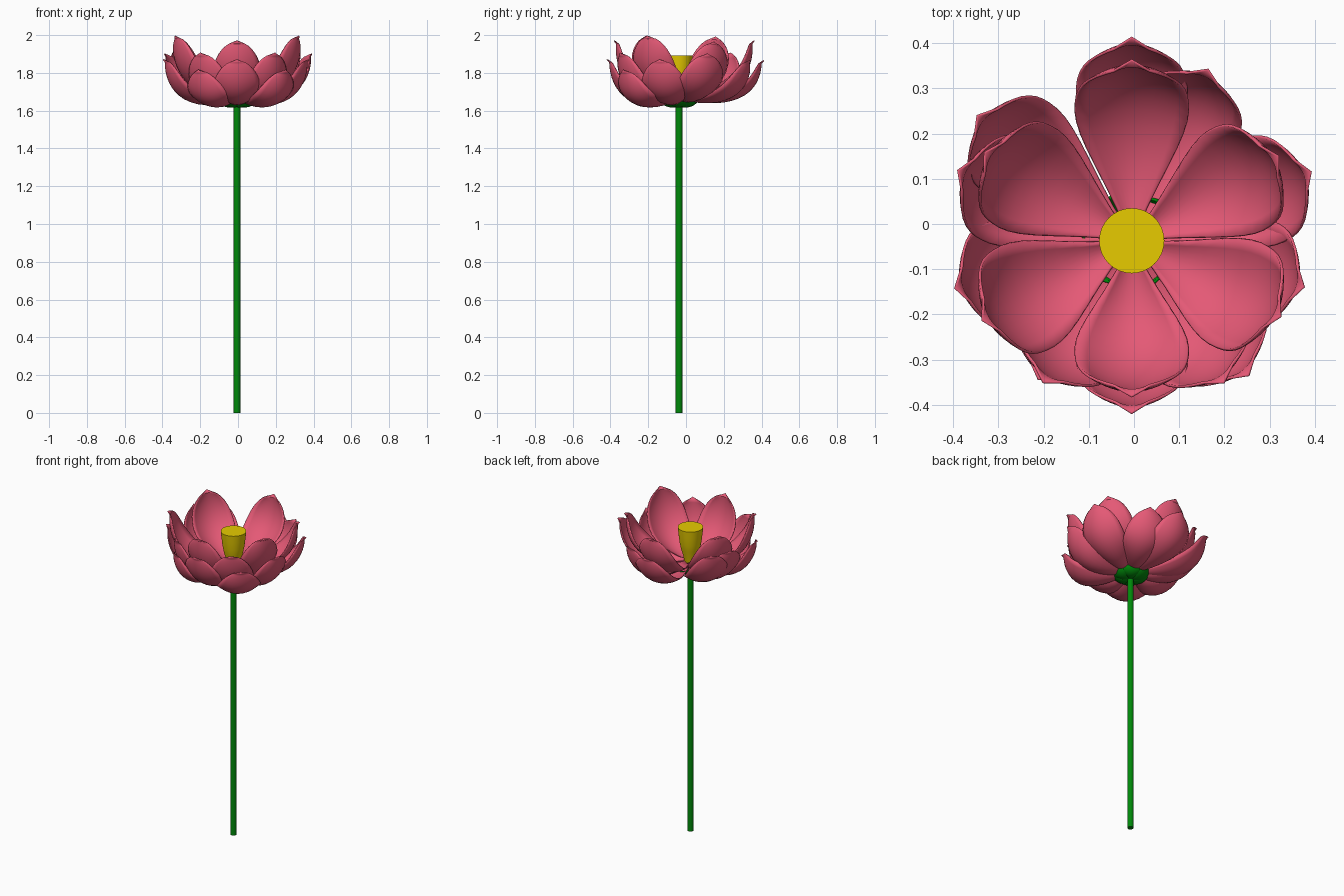
import bpy, bmesh, math
from mathutils import Vector

if "Cube" in bpy.data.objects:
    bpy.data.objects.remove(bpy.data.objects["Cube"])

CX, CY = -0.005, -0.037      # flower axis


def material(name, rgb):
    m = bpy.data.materials.new(name)
    m.diffuse_color = (*rgb, 1)
    m.use_nodes = True
    m.node_tree.nodes["Principled BSDF"].inputs["Base Color"].default_value = m.diffuse_color
    return m


PINK = material("petal_pink", (0.78, 0.10, 0.18))
GREEN = material("stem_green", (0.0, 0.25, 0.003))
YELLOW = material("seed_yellow", (0.8, 0.6, 0.0))


def finish(name, bm, mat, thickness=0):
    bmesh.ops.recalc_face_normals(bm, faces=bm.faces)
    me = bpy.data.meshes.new(name)
    bm.to_mesh(me)
    bm.free()
    ob = bpy.data.objects.new(name, me)
    bpy.context.collection.objects.link(ob)
    me.materials.append(mat)
    if thickness:
        mod = ob.modifiers.new("thickness", "SOLIDIFY")
        mod.thickness = thickness
        mod.offset = 0
    bpy.ops.object.select_all(action='DESELECT')
    ob.select_set(True)
    bpy.context.view_layer.objects.active = ob
    bpy.ops.object.shade_smooth_by_angle(angle=math.radians(40))
    return ob


def lathe(name, profile, mat, sides):
    bm = bmesh.new()
    rings = [[bm.verts.new((CX + r * math.cos(2 * math.pi * i / sides),
                            CY + r * math.sin(2 * math.pi * i / sides), z))
              for i in range(sides)] for r, z in profile]
    for a, b in zip(rings, rings[1:]):
        for i in range(sides):
            j = (i + 1) % sides
            bm.faces.new((a[i], a[j], b[j], b[i]))
    bm.faces.new(rings[0])
    bm.faces.new(rings[-1])
    return finish(name, bm, mat)


def bezier(p, t):
    """Point and unit tangent of a cubic in the (radius, height) plane."""
    s = 1 - t
    pos = p[0]*s**3 + 3*p[1]*s*s*t + 3*p[2]*s*t*t + p[3]*t**3
    tan = (p[1]-p[0])*s*s + 2*(p[2]-p[1])*s*t + (p[3]-p[2])*t*t
    return pos, tan.normalized()


def petal(name, angle, path, half_width, cup, mat, thickness, point=0.014):
    """Cupped leaf shape swept along a centre line, with a small pointed tip."""
    rows, cols = 16, 10
    p = [Vector(q) for q in path]
    a = math.radians(angle)
    out = Vector((math.cos(a), math.sin(a), 0))
    side = Vector((-math.sin(a), math.cos(a), 0))
    origin = Vector((CX, CY, 0))
    bm = bmesh.new()
    grid = []
    for i in range(rows):
        t = 0.985 * (1 - (1 - i / (rows - 1)) ** 1.5)
        k = min(t / 0.62, 1)
        grow = 0.1 + 0.9 * math.sin(k * math.pi / 2) ** 1.2
        w = half_width * grow * math.sqrt(1 - max(0, (t - 0.57) / 0.43) ** 3.2)
        pos, tan = bezier(p, t)
        nor = Vector((-tan.y, tan.x))
        row = []
        for j in range(cols + 1):
            u = 2 * j / cols - 1
            q = pos + nor * (cup * (1 - 0.35 * t**4) * w * u * u)
            row.append(bm.verts.new(origin + out * q.x + side * (w * u)
                                    + Vector((0, 0, q.y))))
        grid.append(row)
    for r0, r1 in zip(grid, grid[1:]):
        for j in range(cols):
            bm.faces.new((r0[j], r0[j+1], r1[j+1], r1[j]))
    # outward flicked tip
    pos = p[3] + Vector((point, 0.006))
    tip = bm.verts.new(origin + out * pos.x + Vector((0, 0, pos.y)))
    for j in range(cols):
        bm.faces.new((grid[-1][j], grid[-1][j+1], tip))
    return finish(name, bm, mat, thickness)


# stem, seed pod
lathe("stem", [(0.018, 0), (0.018, 1.65)], GREEN, 12)
lathe("seed_pod", [(0.03, 1.65), (0.042, 1.72), (0.054, 1.76), (0.062, 1.80),
                   (0.068, 1.85), (0.072, 1.893)], YELLOW, 32)

# sepals under the flower
for i in range(6):
    petal(f"sepal_{i}", 55 + 60 * i,
          [(0.0, 1.625), (0.05, 1.612), (0.085, 1.622), (0.105, 1.66)],
          0.05, 0.3, GREEN, 0.006, 0.003)

# petal rings: (angle, tip radius, tip height)
INNER = [(90, 0.385, 1.965), (30, 0.36, 1.958), (-27, 0.355, 1.99),
         (-90, 0.33, 1.965), (-152, 0.36, 1.99), (149, 0.365, 1.985)]
MIDDLE = [(-57, 0.36, 1.90), (-122, 0.355, 1.90), (141, 0.425, 1.90)]
OUTER = [(90, 0.435, 1.86), (66, 0.40, 1.86), (21, 0.41, 1.895),
         (-15, 0.38, 1.865), (-49, 0.38, 1.81), (-90, 0.367, 1.865),
         (-124, 0.355, 1.81), (-165, 0.39, 1.865), (158, 0.40, 1.895)]

for label, ring, base, sag, hip, width, cup in (
        ("inner", INNER, 1.68, 1.63, 0.23, 0.125, 0.42),
        ("middle", MIDDLE, 1.67, 1.605, 0.23, 0.122, 0.42),
        ("outer", OUTER, 1.66, 1.59, 0.215, 0.122, 0.44)):
    for i, (ang, r, z) in enumerate(ring):
        swell = 1.06 if label == "inner" else 0.99
        lift = 0.025 if ang > 0 else 0      # rear petals sit a little higher
        petal(f"{label}_petal_{i}", ang,
              [(0.02, base), (0.52 * r, sag + lift), (swell * r, z - hip), (r, z)],
              width, cup, PINK, 0.006)
